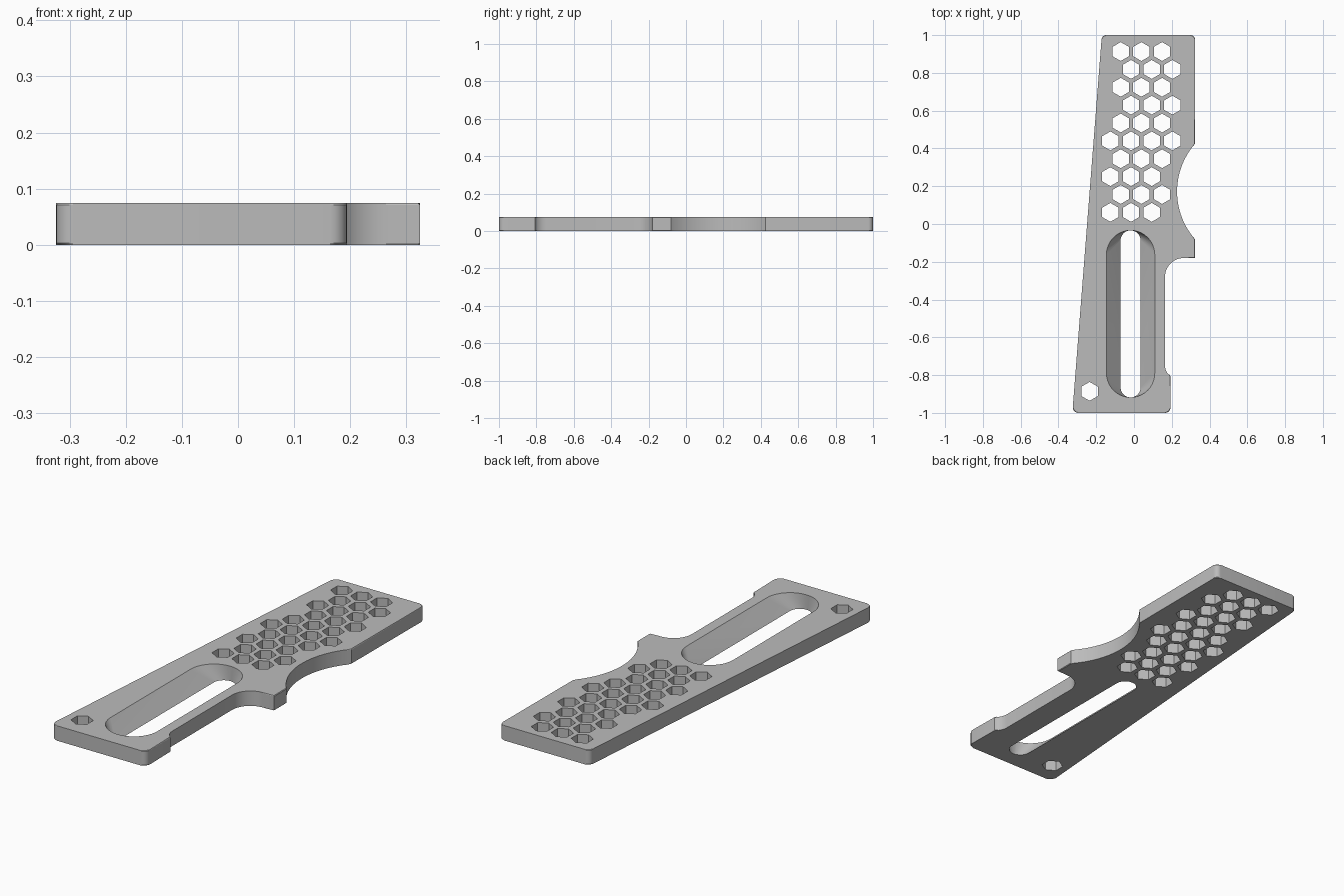
import bpy, bmesh, math

if "Cube" in bpy.data.objects:
    bpy.data.objects.remove(bpy.data.objects["Cube"])

T = 0.074  # plate thickness

grey = bpy.data.materials.new("grey")
grey.diffuse_color = (0.5, 0.5, 0.5, 1)
grey.use_nodes = True
grey.node_tree.nodes["Principled BSDF"].inputs["Base Color"].default_value = grey.diffuse_color


def arc(cx, cy, r, a0, a1, n):
    """Points on a circular arc, angles in degrees."""
    steps = [math.radians(a0 + (a1 - a0) * i / n) for i in range(n + 1)]
    return [(cx + r * math.cos(a), cy + r * math.sin(a)) for a in steps]


def loft(bm, low, high, z0, z1):
    """Closed solid between two counter-clockwise loops of equal length."""
    a = [bm.verts.new((x, y, z0)) for x, y in low]
    b = [bm.verts.new((x, y, z1)) for x, y in high]
    bm.faces.new(a[::-1])
    bm.faces.new(b)
    for i in range(len(a)):
        j = (i + 1) % len(a)
        bm.faces.new((a[i], a[j], b[j], b[i]))


def make_object(name, bm):
    mesh = bpy.data.meshes.new(name)
    bm.to_mesh(mesh)
    bm.free()
    obj = bpy.data.objects.new(name, mesh)
    bpy.context.collection.objects.link(obj)
    mesh.materials.append(grey)
    return obj


# Plate outline, counter-clockwise from the lower left corner
outline = arc(-0.294, -0.97, 0.03, 176, 270, 6)
outline += arc(0.164, -0.97, 0.03, 270, 360, 6)
outline += arc(0.234, -0.75, 0.07, 235, 180, 6)        # small step
outline[-7] = (0.194, -0.806)
outline += arc(0.264, -0.28, 0.1, 180, 90, 12)         # inner fillet
outline += [(0.324, -0.18)]
half, bite = 0.2535, 0.383                             # large finger scoop
sweep = math.degrees(math.asin(half / bite))
outline += arc(0.228 + bite, 0.172, bite, 180 + sweep, 180 - sweep, 28)
outline += arc(0.299, 0.975, 0.025, 0, 90, 6)
outline += arc(-0.147, 0.975, 0.025, 90, 176, 6)

bm = bmesh.new()
loft(bm, outline, outline, 0, T)
rim = [e for e in bm.edges if abs(e.verts[0].co.z - e.verts[1].co.z) < 1e-6]
bmesh.ops.bevel(bm, geom=rim, offset=0.003, segments=1, affect='EDGES')
plate = make_object("plate", bm)


# Cutters: honeycomb, single hex hole and flared slot
def hexagon(bm, cx, cy, r=0.05):
    pts = arc(cx, cy, r, 30, 330, 5)
    loft(bm, pts, pts, -0.05, T + 0.05)


bm = bmesh.new()
# (first column in half steps, number of holes) for each row, top to bottom
rows = [(1, 3), (2, 3), (1, 3), (2, 3), (1, 3), (0, 4), (1, 3), (0, 3), (1, 3), (0, 3)]
for r, (start, count) in enumerate(rows):
    for c in range(count):
        hexagon(bm, -0.125 + 0.0547 * (start + 2 * c), 0.913 - 0.0946 * r)
hexagon(bm, -0.235, -0.886)


def stadium(r, cx=-0.018, y0=-0.918, y1=-0.034):
    return arc(cx, y0 + r, r, 180, 360, 20) + arc(cx, y1 - r, r, 0, 180, 20)


# Extend the flare slightly past both faces so the cut is clean
r_low, r_high, over = 0.053, 0.128, 0.01
grow = (r_high - r_low) / T * over
loft(bm, stadium(r_low - grow), stadium(r_high + grow), -over, T + over)
cutter = make_object("hole_cutter", bm)
cutter.hide_render = True
cutter.hide_set(True)

mod = plate.modifiers.new("holes", 'BOOLEAN')
mod.operation = 'DIFFERENCE'
mod.solver = 'EXACT'
mod.object = cutter

# Apply the cut, drop the cutter and smooth the curved walls
bpy.context.view_layer.objects.active = plate
plate.select_set(True)
bpy.ops.object.modifier_apply(modifier=mod.name)
bpy.data.objects.remove(cutter)
bpy.ops.object.shade_smooth_by_angle(angle=math.radians(25))
